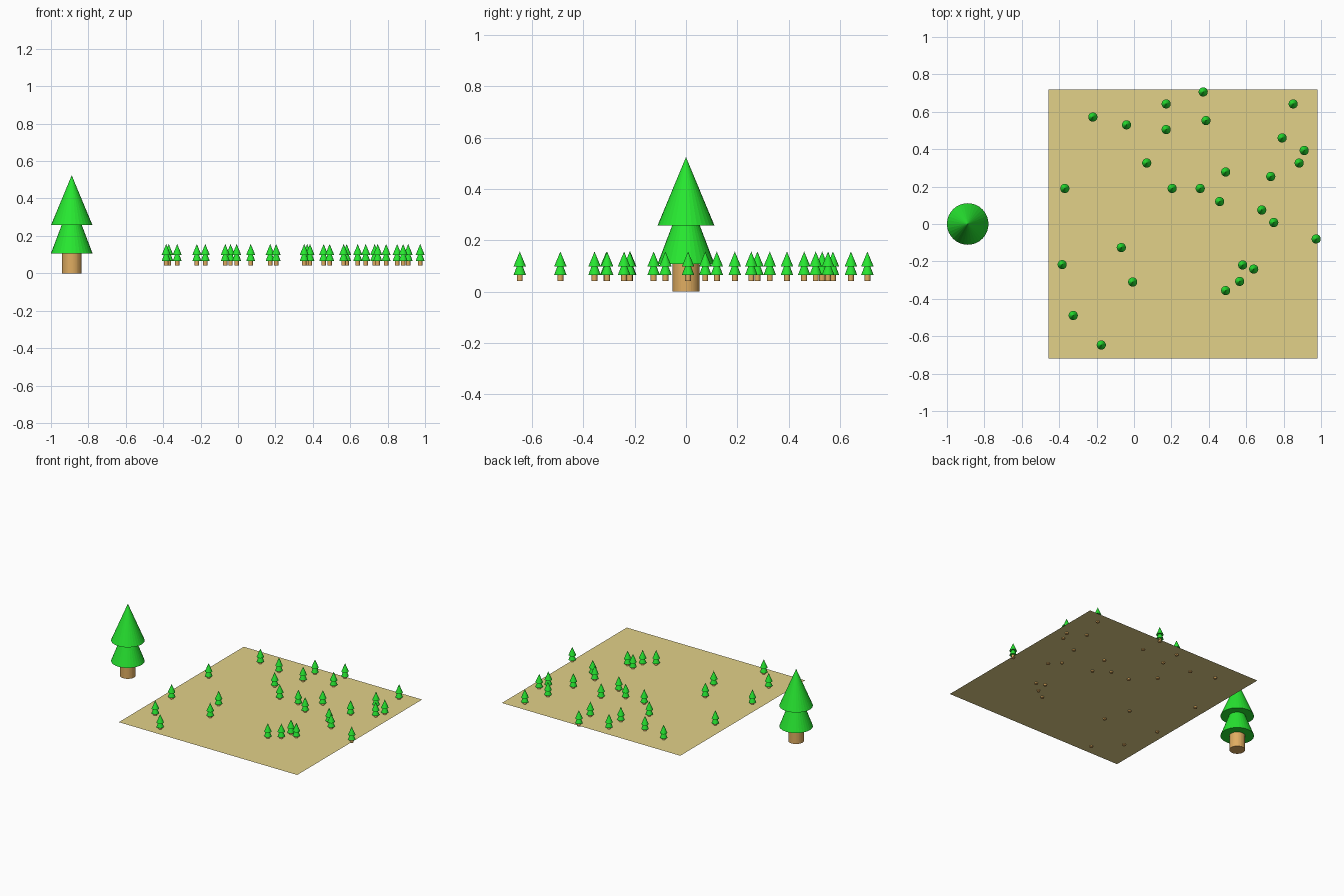
import bpy

if "Cube" in bpy.data.objects:
    bpy.data.objects.remove(bpy.data.objects["Cube"])

def material(name, rgb):
    m = bpy.data.materials.new(name)
    m.diffuse_color = (*rgb, 1)
    m.use_nodes = True
    m.node_tree.nodes["Principled BSDF"].inputs["Base Color"].default_value = m.diffuse_color
    return m

leaf = material("leaf_green", (0.02, 0.8, 0.03))
bark = material("bark_brown", (0.75, 0.42, 0.12))
sand = material("sand", (0.76, 0.64, 0.25))

def finish(name, mat):
    ob = bpy.context.object
    ob.name = name
    ob.data.materials.append(mat)
    return ob

def cone(name, r1, r2, z0, z1, mat):
    bpy.ops.mesh.primitive_cone_add(vertices=32, radius1=r1, radius2=r2, depth=z1 - z0,
                                    location=(0, 0, (z0 + z1) / 2))
    return finish(name, mat)

# Large tree: trunk and two stacked cones, joined with its origin at the foot
trunk = cone("trunk", 0.052, 0.052, 0, 0.2, bark)
lower = cone("lower_foliage", 0.111, 0, 0.107, 0.40, leaf)
upper = cone("upper_foliage", 0.111, 0, 0.257, 0.524, leaf)
parts = (trunk, lower, upper)
for ob in parts:
    ob.select_set(True)
bpy.context.view_layer.objects.active = trunk
bpy.ops.object.join()
big_tree = bpy.context.object
big_tree.name = "large_tree"
bpy.context.scene.cursor.location = (0, 0, 0)
bpy.ops.object.origin_set(type='ORIGIN_CURSOR')
big_tree.location = (-0.889, 0, 0)

# Ground sheet
bpy.ops.mesh.primitive_plane_add(size=1.44, location=(0.262, 0, 0.05))
finish("ground_sheet", sand)

# Scattered small trees share the large tree's mesh
spots = [(.37, .706), (-.22, .572), (-.04, .53), (.172, .642), (.172, .505),
         (.385, .553), (.851, .642), (.792, .46), (.91, .393), (.883, .326),
         (.068, .326), (.49, .278), (.731, .254), (-.37, .19), (.204, .19),
         (.354, .19), (.458, .12), (.683, .075), (.747, .008), (.974, -.08),
         (-.068, -.126), (-.384, -.217), (-.007, -.31), (.581, -.219), (.64, -.241),
         (.565, -.307), (.49, -.356), (-.325, -.489), (-.175, -.647)]
for i, (x, y) in enumerate(spots):
    ob = bpy.data.objects.new(f"small_tree_{i + 1}", big_tree.data)
    ob.location = (x, y, 0.041)
    ob.scale = (0.22,) * 3
    bpy.context.collection.objects.link(ob)
